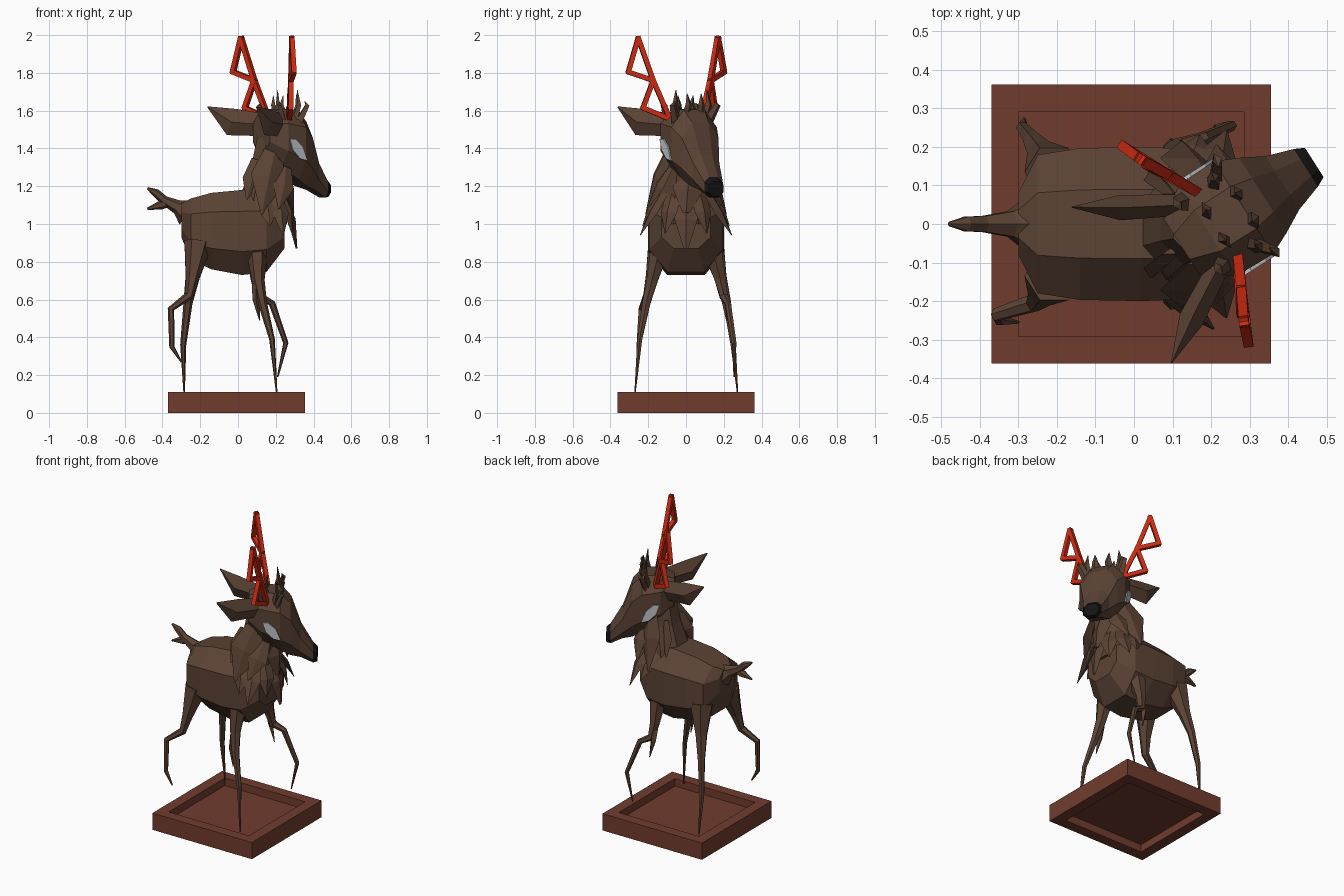
import bpy, bmesh, math
from mathutils import Vector


def material(name, rgb):
    m = bpy.data.materials.new(name)
    m.diffuse_color = (*rgb, 1)
    return m


FUR = material("brown fur", (0.105, 0.056, 0.035))
WOOD = material("red brown wood", (0.165, 0.045, 0.027))
RED = material("red antler", (0.62, 0.024, 0.006))
EYE = material("pale eye", (0.52, 0.56, 0.58))
BLACK = material("black nose", (0.007, 0.007, 0.007))


def finish(name, bm, *mats):
    bmesh.ops.recalc_face_normals(bm, faces=bm.faces)
    me = bpy.data.meshes.new(name)
    bm.to_mesh(me)
    bm.free()
    for m in mats:
        me.materials.append(m)
    ob = bpy.data.objects.new(name, me)
    bpy.context.collection.objects.link(ob)
    return ob


def loft(name, rings, *mats):
    """Skin a list of equal-length rings and cap both ends."""
    bm = bmesh.new()
    vs = [[bm.verts.new(p) for p in r] for r in rings]
    n = len(vs[0])
    for a, b in zip(vs, vs[1:]):
        for i in range(n):
            j = (i + 1) % n
            bm.faces.new((a[i], a[j], b[j], b[i]))
    bm.faces.new(vs[0])
    bm.faces.new(vs[-1])
    return finish(name, bm, *mats)


def tube(name, pts, radii, mat=FUR, sides=6, flat=1.0, ref=(0, 1, 0), turn=0.0):
    """Tapered limb along a path; flat squashes it along ref."""
    pts = [Vector(p) for p in pts]
    ref = Vector(ref)
    rings = []
    for i, (p, r) in enumerate(zip(pts, radii)):
        t = (pts[min(i + 1, len(pts) - 1)] - pts[max(i - 1, 0)]).normalized()
        a = t.cross(ref).normalized()
        b = a.cross(t)
        rings.append([p + a * r * math.cos(k) + b * r * flat * math.sin(k)
                      for k in (turn + math.tau * s / sides for s in range(sides))])
    return loft(name, rings, mat)


YAW = math.radians(32.5)


def H(u, v, z):
    """Head space (forward, left, height) to world: the head is turned."""
    c, s = math.cos(YAW), math.sin(YAW)
    return Vector((0.225 + u * c - v * s, 0.005 + u * s + v * c, z))


HALF = [(0.45, 1), (1, 0.5), (1, -0.45), (0.5, -1)]
SECTION = HALF + [(-y, z) for y, z in reversed(HALF)]

# tray-like base with a recess above and below
bm = bmesh.new()
loops = []
for w, z in ((0.2925, 0.05), (0.2925, 0.0), (0.3625, 0.0), (0.3625, 0.11), (0.2925, 0.11), (0.2925, 0.06)):
    loops.append([bm.verts.new((-0.0075 + sx * w, sy * w, z))
                  for sx, sy in ((-1, -1), (1, -1), (1, 1), (-1, 1))])
for a, b in zip(loops, loops[1:]):
    for i in range(4):
        j = (i + 1) % 4
        bm.faces.new((a[i], a[j], b[j], b[i]))
bm.faces.new(loops[0])
bm.faces.new(loops[-1])
finish("base", bm, WOOD)

# body: x, bottom, top, half width
loft("body", [[(x, w * y, (lo + hi) / 2 + z * (hi - lo) / 2) for y, z in SECTION]
              for x, lo, hi, w in ((-0.30, 0.93, 1.11, 0.08), (-0.25, 0.81, 1.135, 0.18),
                                   (-0.14, 0.76, 1.165, 0.197), (0.02, 0.73, 1.18, 0.2),
                                   (0.15, 0.745, 1.18, 0.195), (0.245, 0.87, 1.09, 0.13))], FUR)

# neck: height, centre x, radii
loft("neck", [[(cx + rx * math.cos(k), ry * math.sin(k), z)
               for k in (math.tau * (s + 0.5) / 8 for s in range(8))]
              for z, cx, rx, ry in ((1.0, 0.12, 0.15, 0.17), (1.17, 0.14, 0.13, 0.15),
                                    (1.3, 0.17, 0.11, 0.115), (1.46, 0.19, 0.095, 0.10))], FUR)

# head: forward position, middle height, half width, half height
head = loft("head", [[H(u, w * y, zc + h * z) for y, z in SECTION]
                     for u, zc, w, h in ((-0.12, 1.48, 0.085, 0.10), (-0.04, 1.455, 0.14, 0.155),
                                         (0.07, 1.42, 0.143, 0.185), (0.13, 1.37, 0.115, 0.17),
                                         (0.19, 1.275, 0.082, 0.095), (0.262, 1.195, 0.058, 0.055),
                                         (0.288, 1.185, 0.045, 0.04))], FUR, BLACK)
nose_min = 0.255
for f in head.data.polygons:
    d = f.center - H(0, 0, 0)
    if d.x * math.cos(YAW) + d.y * math.sin(YAW) > nose_min:
        f.material_index = 1

for side, word in ((1, "left"), (-1, "right")):
    # slanted leaf-shaped eye plate
    outline = [(-0.035, 1.45), (0.0, 1.45), (0.045, 1.41), (0.075, 1.335), (0.03, 1.345), (-0.015, 1.39)]
    loft("eye_" + word, [[H(u, side * v, z) for u, z in outline] for v in (0.141, 0.150)], EYE)

    # ear
    a, m, t = (H(-0.05, side * 0.085, 1.525), H(-0.20, side * 0.172, 1.54), H(-0.305, side * 0.24, 1.62))
    d = t - a
    tube("ear_" + word, (a, m, t), (0.06, 0.073, 0.003), sides=4, flat=0.45, ref=(d.y, -d.x, 0))

    # antler: bent rods framing two open triangles
    P = [H(u, side * v, z) for u, v, z in ((-0.01, 0.10, 1.555), (-0.05, 0.18, 1.76), (-0.088, 0.25, 1.985),
                                           (-0.107, 0.30, 1.805), (-0.08, 0.225, 1.615))]
    normal = (P[2] - P[0]).cross(P[3] - P[0])
    for i, (p, q) in enumerate(((0, 1), (1, 2), (2, 3), (3, 1), (1, 4), (4, 0))):
        e = (P[q] - P[p]).normalized() * 0.008
        tube(f"antler_{word}_{i + 1}", (P[p] - e, P[q] + e), (0.018, 0.018), RED, 4,
             ref=normal, turn=math.pi / 4)

    # crown tufts round the antler foot
    for i, (u, v, du, dv, z) in enumerate(((0.05, 0.05, 0.03, -0.01, 1.69), (0.03, 0.085, 0.02, 0.02, 1.71),
                                           (0.0, 0.06, -0.02, -0.02, 1.68), (0.05, 0.10, 0.03, 0.04, 1.65),
                                           (-0.04, 0.09, -0.03, 0.01, 1.64))):
        tube(f"tuft_{word}_{i + 1}",
             (H(u, side * v, 1.54), H(u + du, side * (v + dv), 1.63), H(u + du * 0.7, side * (v + dv * 0.6), z)),
             (0.03, 0.02, 0.002), sides=4, flat=0.6, ref=H(1, 0, 0) - H(0, 0, 0))

    # cheek ruff
    for i, (p, q, r, rad) in enumerate((
            ((0.19, 0.09, 1.38), (0.155, 0.145, 1.24), (0.125, 0.215, 1.05), 0.095),
            ((0.25, 0.08, 1.30), (0.24, 0.14, 1.20), (0.215, 0.205, 1.08), 0.06),
            ((0.10, 0.07, 1.34), (0.07, 0.10, 1.23), (0.045, 0.14, 1.13), 0.05))):
        tube(f"cheek_ruff_{word}_{i + 1}", [(x, side * y, z) for x, y, z in (p, q, r)],
             (rad * 0.6, rad, 0.003), sides=4, flat=0.3, ref=(0.3, side, 0))

    # chest ruff, side locks
    for i, (p, q, r) in enumerate((((0.22, 0.06, 1.18), (0.27, 0.09, 1.06), (0.285, 0.11, 0.95)),
                                   ((0.18, 0.11, 1.17), (0.225, 0.175, 1.06), (0.24, 0.243, 0.94)),
                                   ((0.13, 0.12, 1.16), (0.16, 0.19, 1.07), (0.17, 0.23, 0.99)))):
        tube(f"chest_ruff_{word}_{i + 1}", [(x, side * y, z) for x, y, z in (p, q, r)],
             (0.05, 0.05, 0.003), sides=4, flat=0.35, ref=(q[0] - 0.13, side * q[1], 0))

    # small elbow spur on each front leg
    tube("elbow_spur_" + word, ((0.095, side * 0.185, 0.68), (0.095, side * 0.205, 0.6), (0.115, side * 0.215, 0.49)),
         (0.022, 0.018, 0.003), sides=4)

# chest ruff, middle locks
tube("chest_ruff_middle", ((0.22, 0, 1.16), (0.285, 0, 1.02), (0.31, 0, 0.87)),
     (0.06, 0.06, 0.012), sides=4, flat=0.35, ref=(1, 0, 0))
tube("throat_ruff_middle", ((0.23, 0.02, 1.30), (0.265, 0.01, 1.18), (0.29, 0.0, 1.06)),
     (0.08, 0.08, 0.02), sides=4, flat=0.4, ref=(1, 0, 0))

# legs: two planted, two lifted
tube("rear_leg_left", ((-0.21, 0.135, 0.9), (-0.24, 0.182, 0.72), (-0.265, 0.218, 0.58),
                       (-0.29, 0.25, 0.36), (-0.285, 0.273, 0.105)), (0.075, 0.038, 0.024, 0.016, 0.004))
tube("rear_leg_right", ((-0.21, -0.135, 0.9), (-0.24, -0.182, 0.72), (-0.26, -0.205, 0.62),
                        (-0.355, -0.235, 0.55), (-0.35, -0.25, 0.35), (-0.30, -0.255, 0.27)),
     (0.075, 0.036, 0.024, 0.018, 0.014, 0.004))
tube("front_leg_right", ((0.10, -0.135, 0.88), (0.107, -0.18, 0.70), (0.13, -0.21, 0.58),
                         (0.18, -0.245, 0.39), (0.205, -0.27, 0.105)), (0.06, 0.034, 0.024, 0.015, 0.004))
tube("front_leg_left", ((0.10, 0.135, 0.88), (0.10, 0.18, 0.71), (0.115, 0.20, 0.615),
                        (0.18, 0.222, 0.58), (0.253, 0.255, 0.37), (0.21, 0.255, 0.19)),
     (0.06, 0.034, 0.024, 0.018, 0.014, 0.004))

# tail with forked tip
tube("tail", ((-0.27, 0, 1.06), (-0.32, 0, 1.09), (-0.39, 0, 1.125), (-0.435, 0, 1.165), (-0.48, 0, 1.19)),
     (0.075, 0.038, 0.024, 0.022, 0.006))
tube("tail_fork", ((-0.36, 0, 1.115), (-0.41, 0, 1.10), (-0.48, 0, 1.08)), (0.022, 0.024, 0.006))
